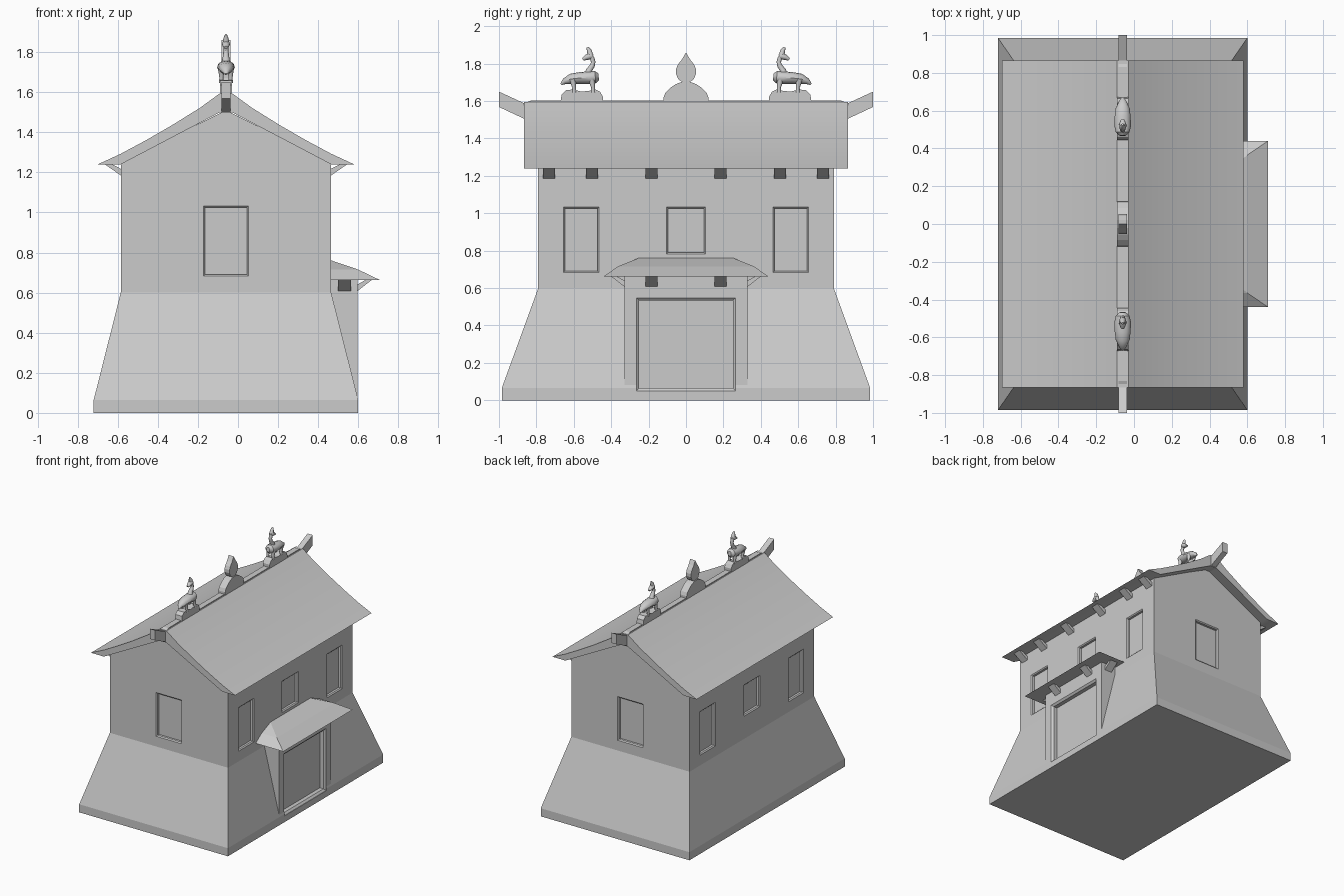
import bpy, bmesh, math
from mathutils import Vector

if "Cube" in bpy.data.objects:
    bpy.data.objects.remove(bpy.data.objects["Cube"])

CX = -0.06   # x of the ridge line


def loft(name, rings, smooth=False, closed=True):
    """Skin a list of equal-length point rings and cap both ends."""
    bm = bmesh.new()
    vs = [[bm.verts.new(p) for p in r] for r in rings]
    n = len(rings[0])
    for a, b in zip(vs, vs[1:]):
        for i in range(n):
            j = (i + 1) % n
            bm.faces.new((a[i], a[j], b[j], b[i]))
    bm.faces.new(vs[0][::-1])
    bm.faces.new(vs[-1])
    bmesh.ops.remove_doubles(bm, verts=bm.verts, dist=1e-5)
    bmesh.ops.recalc_face_normals(bm, faces=bm.faces)
    me = bpy.data.meshes.new(name)
    bm.to_mesh(me)
    bm.free()
    ob = bpy.data.objects.new(name, me)
    bpy.context.collection.objects.link(ob)
    if smooth:
        bpy.ops.object.select_all(action='DESELECT')
        ob.select_set(True)
        bpy.context.view_layer.objects.active = ob
        bpy.ops.object.shade_smooth_by_angle(angle=math.radians(35))
    return ob


def rect(hx, hy, z, cx=CX):
    return [(cx - hx, -hy, z), (cx + hx, -hy, z), (cx + hx, hy, z), (cx - hx, hy, z)]


def slab_x(name, prof, half, smooth=False):
    """Extrude a (y, z) profile across the ridge."""
    return loft(name, [[(CX + s * half, y, z) for y, z in prof] for s in (-1, 1)], smooth)


def cut(targets, axis, sign, wall, u, hu, z0, z1, depth=0.025, bev=0.012):
    """Recess with slanted edges; axis is the wall normal."""
    rings = []
    for d, g in ((-depth, 0), (-depth * 0.3, 0), (0, bev), (0.05, bev)):
        w = wall + sign * d
        r = [(u - hu - g, z0 - g), (u + hu + g, z0 - g), (u + hu + g, z1 + g), (u - hu - g, z1 + g)]
        rings.append([(w, a, b) if axis == 'x' else (a, w, b) for a, b in r])
    cutter = loft("recess_cutter", rings)
    for t in targets:
        m = t.modifiers.new("recess", 'BOOLEAN')
        m.operation, m.solver, m.object = 'DIFFERENCE', 'EXACT', cutter
        bpy.context.view_layer.objects.active = t
        bpy.ops.object.modifier_apply(modifier=m.name)
    bpy.data.objects.remove(cutter)


# House body with flared base and gable
body = loft("house_walls", [rect(0.66, 0.985, 0), rect(0.66, 0.985, 0.065), rect(0.525, 0.79, 0.6),
                            rect(0.525, 0.79, 1.25), rect(0, 0.79, 1.51)])
# Door surround
porch = loft("door_surround", [rect(0.1, 0.33, z, 0.496) for z in (0.04, 0.67)])

# Windows and door
for s in (-1, 1):
    wall = CX + s * 0.525
    for y in (-0.56, 0.56):
        cut([body], 'x', s, wall, y, 0.088, 0.69, 1.025, bev=0.008)
    cut([body], 'x', s, wall, 0, 0.095, 0.79, 1.025, bev=0.008)
    cut([body], 'y', s, s * 0.79, CX, 0.105, 0.69, 1.025, bev=0.008)
cut([body, porch], 'x', 1, 0.596, 0, 0.25, 0.065, 0.533, depth=0.045, bev=0.015)

# Main roof, slightly concave
half = [(0.525, 1.24), (0.64, 1.24), (0.525, 1.293), (0.4, 1.36), (0.27, 1.435), (0.13, 1.522), (0.03, 1.595)]
prof = [(0.03, 1.5)] + half
prof += [(-x, z) for x, z in reversed(prof)]
loft("main_roof", [[(CX + x, y, z) for x, z in prof] for y in (-0.865, 0.865)], True)

# Ridge beam with upturned ends
top = [(-1, 1.65), (-0.865, 1.588), (-0.83, 1.602)]
slab_x("ridge_beam", [(-0.865, 1.505), (-1, 1.568)] + top + [(-y, z) for y, z in reversed(top)]
       + [(1, 1.568), (0.865, 1.505)], 0.023)

# Central ridge ornament
dome = [(0.12, 1.59), (0.12, 1.62), (0.11, 1.645), (0.085, 1.67), (0.055, 1.69), (0.02, 1.703)]
slab_x("ornament_base", dome + [(-y, z) for y, z in reversed(dome)], 0.03)
flame = [(0.018, 1.7), (0.04, 1.715), (0.054, 1.745), (0.054, 1.77), (0.043, 1.795), (0.02, 1.825)]
slab_x("ornament_flame", flame + [(0, 1.86)] + [(-y, z) for y, z in reversed(flame)], 0.022)


def tube(name, pts, s, dx=0.0):
    """Smooth limb: points are (y, z, half width in x, half thickness)."""
    rings = []
    for i, (y, z, a, b) in enumerate(pts):
        p, q = pts[max(i - 1, 0)], pts[min(i + 1, len(pts) - 1)]
        t = Vector((q[0] - p[0], q[1] - p[1])).normalized()
        ring = []
        for k in range(12):
            an = math.tau * k / 12
            c, d = a * math.cos(an), b * math.sin(an)
            ring.append((CX + dx + c, s * (y - t.y * d), z + t.x * d))
        rings.append(ring)
    return loft(name, rings, True)


# Ridge animals looking back, one at each end
for s in (-1, 1):
    base = [(0.445, 1.59), (0.445, 1.625), (0.46, 1.65), (0.485, 1.662), (0.515, 1.655), (0.56, 1.65),
            (0.6, 1.662), (0.64, 1.658), (0.665, 1.635), (0.672, 1.59)]
    slab_x("animal_base", [(s * y, z) for y, z in base], 0.03)
    tube("animal_body", [(0.668, 1.69, .006, .005), (0.65, 1.705, .02, .016), (0.615, 1.718, .036, .028),
                         (0.57, 1.723, .042, .031), (0.52, 1.725, .044, .034), (0.485, 1.728, .036, .033),
                         (0.467, 1.73, .015, .018)], s)
    tube("animal_neck", [(0.525, 1.73, .026, .025), (0.518, 1.765, .018, .016), (0.5, 1.79, .014, .013),
                         (0.496, 1.81, .013, .012), (0.505, 1.835, .014, .013)], s)
    tube("animal_head", [(0.552, 1.823, .01, .008), (0.535, 1.832, .016, .014), (0.515, 1.84, .02, .018),
                         (0.498, 1.838, .013, .012)], s)
    tube("animal_crest", [(0.51, 1.84, .018, .016), (0.517, 1.868, .013, .013), (0.527, 1.887, .006, .006)], s)
    for y in (0.497, 0.598):
        for dx in (-0.023, 0.023):
            tube("animal_leg", [(y, 1.645, .012, .012), (y, 1.672, .01, .01), (y + 0.008, 1.715, .016, .018)],
                 s, dx)

# Porch roof, hipped against the wall
loft("porch_roof", [[(0.45, -y, z), (x, -y, z), (x, y, z), (0.45, y, z)]
                    for x, y, z in ((0.71, 0.44, 0.662), (0.6, 0.365, 0.715), (0.462, 0.25, 0.762))])


def bracket(name, wall, out, up, side, z):
    """Slanted strut from a wall up to the eave."""
    rings = []
    for k in (-1, 1):
        rings.append([tuple(wall + out * d + side * (0.032 * k)) [:2] + (z + h,)
                      for d, h in ((-0.01, -0.062), (-0.01, -0.027), (up * 0.6, 0.004), (up, 0.004))])
    loft(name, rings)


# Eave brackets
X, Y = Vector((1, 0, 0)), Vector((0, 1, 0))
for s in (-1, 1):
    for y in (-0.732, -0.503, -0.185, 0.185, 0.503, 0.732):
        bracket("eave_bracket", Vector((CX + s * 0.525, y, 0)), X * s, 0.085, Y, 1.24)
    bracket("porch_front_bracket", Vector((0.596, s * 0.185, 0)), X, 0.075, Y, 0.662)
    bracket("porch_side_bracket", Vector((0.532, s * 0.33, 0)), Y * s, 0.075, X, 0.662)
